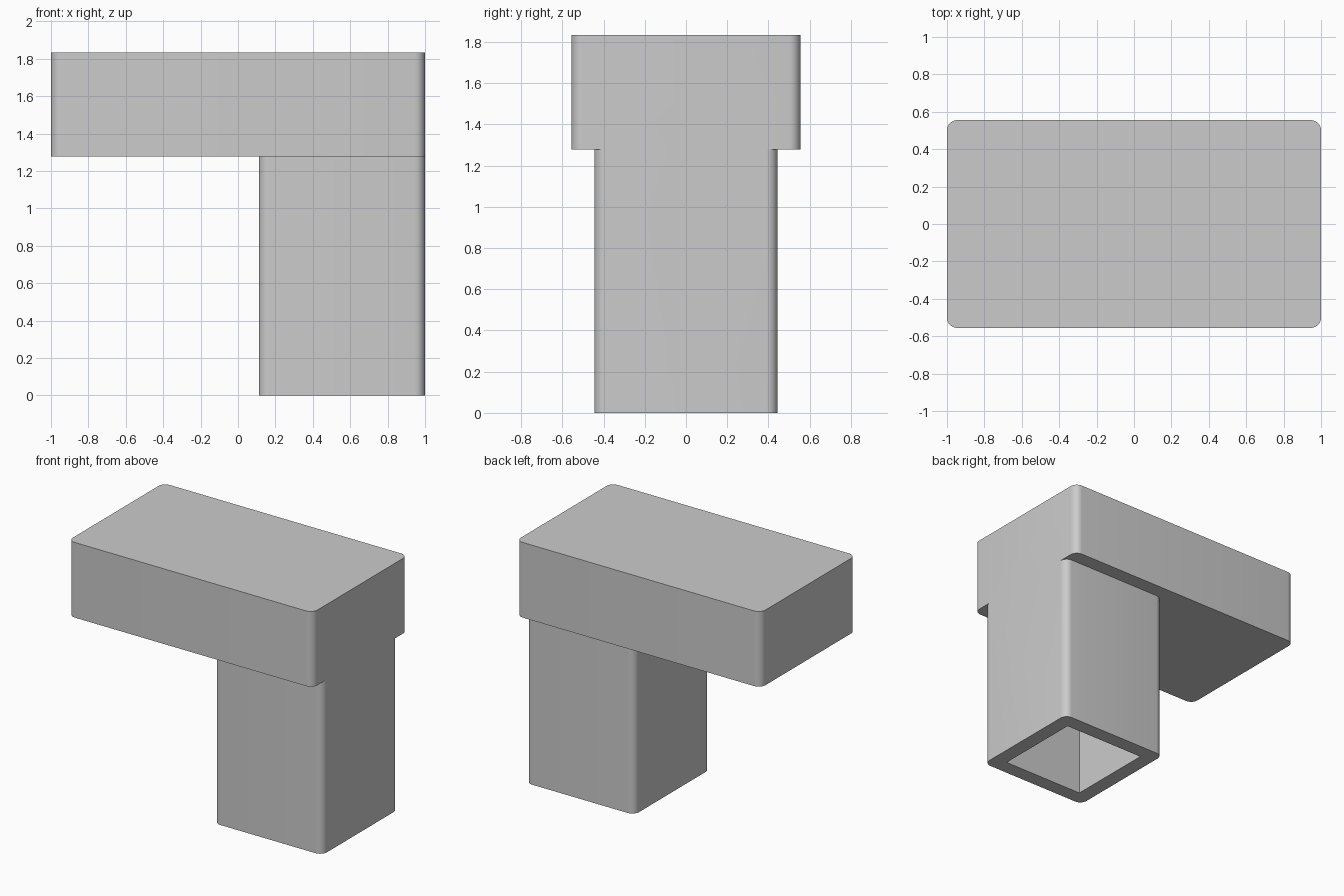
import bpy, bmesh, math

if "Cube" in bpy.data.objects:
    bpy.data.objects.remove(bpy.data.objects["Cube"])

U = 1 / 18          # design unit: the whole part is 36 units long
R = U               # radius of the vertical corners

grey = bpy.data.materials.new("light grey")
grey.diffuse_color = (0.6, 0.6, 0.6, 1)
grey.use_nodes = True
grey.node_tree.nodes["Principled BSDF"].inputs["Base Color"].default_value = grey.diffuse_color


def block(name, x0, x1, half_y, z0, z1, radius=0.0):
    """Box with optionally rounded vertical edges."""
    bm = bmesh.new()
    bmesh.ops.create_cube(bm, size=1)
    for v in bm.verts:
        v.co.x = x0 if v.co.x < 0 else x1
        v.co.y *= 2 * half_y
        v.co.z = z0 if v.co.z < 0 else z1
    if radius:
        upright = [e for e in bm.edges
                   if abs(e.verts[0].co.z - e.verts[1].co.z) > 0.01]
        bmesh.ops.bevel(bm, geom=upright, offset=radius, segments=8,
                        profile=0.5, affect='EDGES')
    mesh = bpy.data.meshes.new(name)
    bm.to_mesh(mesh)
    bm.free()
    mesh.materials.append(grey)
    obj = bpy.data.objects.new(name, mesh)
    bpy.context.collection.objects.link(obj)
    return obj


def combine(target, other, operation):
    mod = target.modifiers.new(operation.lower(), 'BOOLEAN')
    mod.operation = operation
    mod.solver = 'EXACT'
    mod.object = other
    bpy.context.view_layer.objects.active = target
    bpy.ops.object.modifier_apply(modifier=mod.name)
    bpy.data.objects.remove(other)


# Long head on top, flush with the post at the right end
body = block("head_and_post", -18 * U, 18 * U, 10 * U, 23 * U, 33 * U, R)

# Square post, joined to the head
post = block("post", 2 * U, 18 * U, 8 * U, 0, 23 * U, R)
combine(body, post, 'UNION')

# Square socket running up the post, open at the bottom
socket = block("socket_cutter", 4 * U, 16 * U, 6 * U, -U, 23 * U)
combine(body, socket, 'DIFFERENCE')

# Smooth corners, crisp edges
bpy.ops.object.select_all(action='DESELECT')
body.select_set(True)
bpy.context.view_layer.objects.active = body
bpy.ops.object.shade_smooth_by_angle(angle=math.radians(30))
